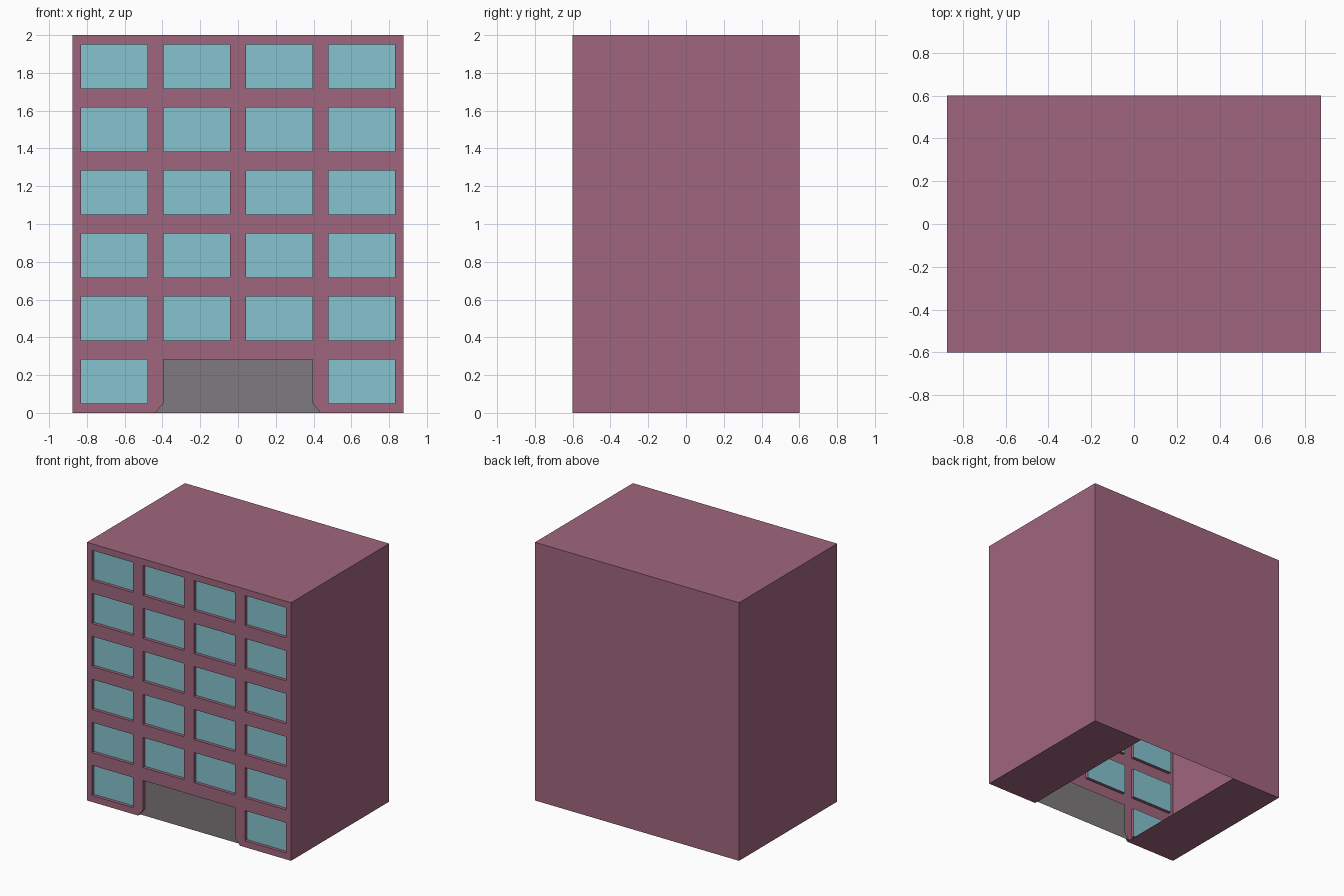
import bpy, bmesh

if "Cube" in bpy.data.objects:
    bpy.data.objects.remove(bpy.data.objects["Cube"])

W, D, H = 0.875, 0.6, 2.0          # half width, half depth, height
COLS, ROWS = 4, 6
CW, CH = 2 * W / COLS, H / ROWS    # facade cell size
MX, MZ = 0.0425, 0.05              # frame margins around each opening
RECESS = 0.025


def linear(*rgb):
    return tuple((c / 255) ** 2.2 for c in rgb) + (1.0,)


def material(name, color):
    mat = bpy.data.materials.new(name)
    mat.diffuse_color = color
    mat.use_nodes = True
    mat.node_tree.nodes["Principled BSDF"].inputs["Base Color"].default_value = mat.diffuse_color
    return mat


def face(bm, *pts):
    bm.faces.new([bm.verts.new(p) for p in pts])


def finish(bm, name, mat):
    bmesh.ops.remove_doubles(bm, verts=bm.verts, dist=1e-5)
    mesh = bpy.data.meshes.new(name)
    bm.to_mesh(mesh)
    bm.free()
    obj = bpy.data.objects.new(name, mesh)
    bpy.context.collection.objects.link(obj)
    mesh.materials.append(mat)
    return obj


def rect(x0, x1, z0, z1):
    return [(x0, -D, z0), (x1, -D, z0), (x1, -D, z1), (x0, -D, z1)]


def back(p):
    return (p[0], p[1] + RECESS, p[2])


def cell(x0, x1, z0, z1):
    return rect(x0, x1, z0, z1), rect(x0 + MX, x1 - MX, z0 + MZ, z1 - MZ)


def ring(bm, outer, inner, sides):
    for i in sides:
        j = (i + 1) % 4
        face(bm, outer[i], outer[j], inner[j], inner[i])


def reveal(bm, path):
    for a, b in zip(path, path[1:]):
        face(bm, a, b, back(b), back(a))


shell, panes, door = bmesh.new(), bmesh.new(), bmesh.new()

# Facade cells with recessed windows (the two middle ground cells are the entrance)
for r in range(ROWS):
    for c in range(COLS):
        if r == 0 and c in (1, 2):
            continue
        o, n = cell(-W + c * CW, -W + (c + 1) * CW, r * CH, (r + 1) * CH)
        ring(shell, o, n, range(4))
        reveal(shell, n + n[:1])
        face(panes, *map(back, n))

# Entrance: double-width opening that flares out at the ground
o, n = cell(-CW, CW, 0, CH)
ring(shell, o, n, (1, 2, 3))
reveal(shell, [o[1], n[1], n[2], n[3], n[0], o[0]])
face(door, *map(back, (o[0], o[1], n[1], n[0])))
face(door, *map(back, n))

# Side walls, back wall and roof
face(shell, (W, -D, 0), (W, D, 0), (W, D, H), (W, -D, H))
face(shell, (-W, D, 0), (-W, -D, 0), (-W, -D, H), (-W, D, H))
face(shell, (W, D, 0), (-W, D, 0), (-W, D, H), (W, D, H))
face(shell, (-W, -D, H), (W, -D, H), (W, D, H), (-W, D, H))

# Underside strips, open between them behind the entrance
for x0, x1 in ((-W, -CW), (CW, W)):
    face(shell, (x0, -D, 0), (x0, D, 0), (x1, D, 0), (x1, -D, 0))

finish(shell, "building_shell", material("wall_pink", linear(159, 102, 124)))
finish(panes, "window_panes", material("glass_blue", linear(133, 194, 206)))
finish(door, "entrance_panel", material("entrance_grey", linear(126, 121, 124)))
